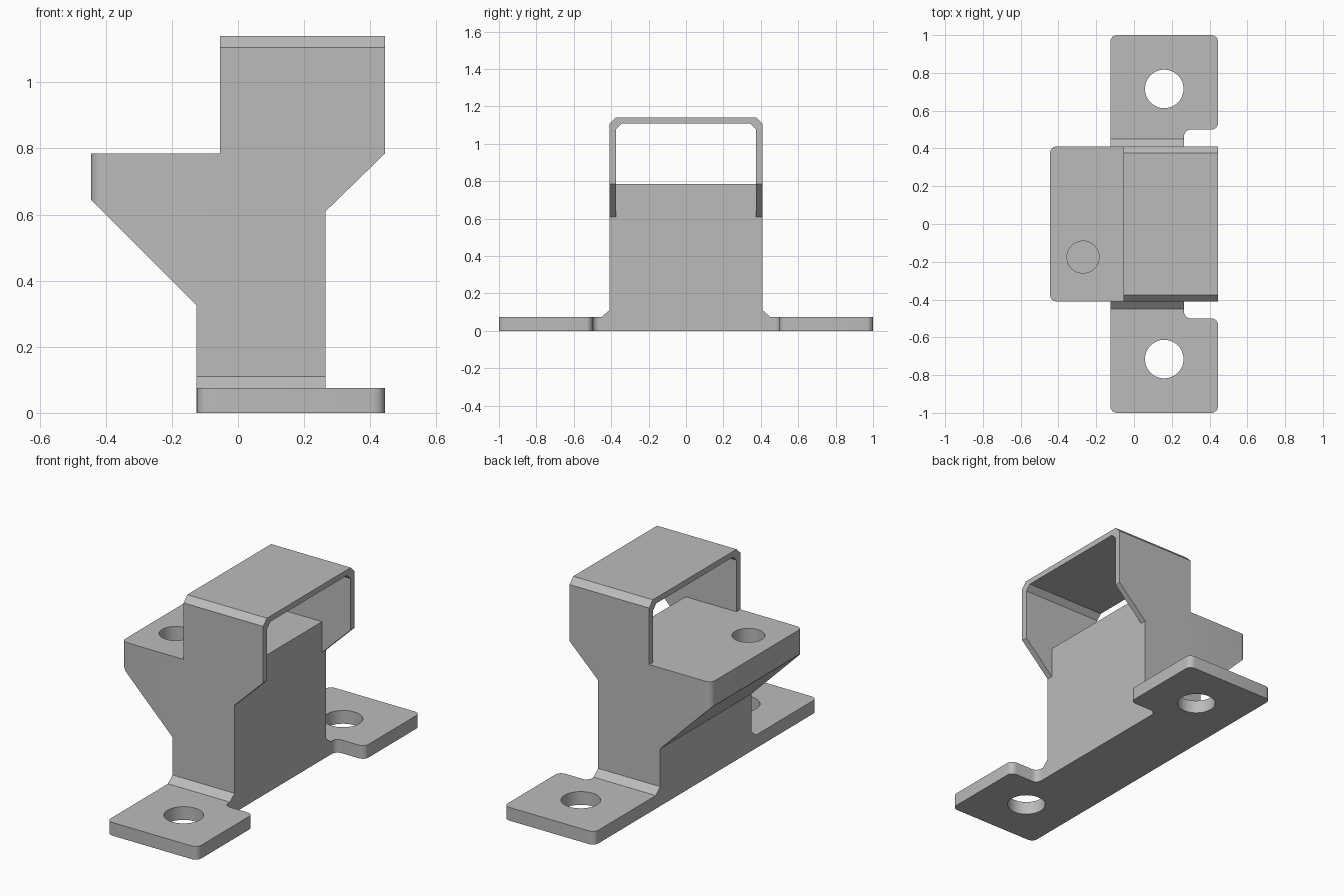
import bpy, bmesh, math
from mathutils import Vector

if "Cube" in bpy.data.objects:
    bpy.data.objects.remove(bpy.data.objects["Cube"], do_unlink=True)

grey = bpy.data.materials.new("plain grey")
grey.use_nodes = True
grey.diffuse_color = (0.5, 0.5, 0.5, 1)
grey.node_tree.nodes["Principled BSDF"].inputs["Base Color"].default_value = (0.5, 0.5, 0.5, 1)


def prism(name, points, axis, lo, hi, bevels=()):
    """Extrude a 2D profile along an axis; bevels are (edge test, size, segments)."""
    place = {"x": lambda a, b: (lo, a, b), "y": lambda a, b: (a, lo, b),
             "z": lambda a, b: (a, b, lo)}[axis]
    step = Vector([(hi - lo) * (axis == k) for k in "xyz"])
    bm = bmesh.new()
    face = bm.faces.new([bm.verts.new(place(*p)) for p in points])
    grown = bmesh.ops.extrude_face_region(bm, geom=[face])["geom"]
    bmesh.ops.translate(bm, vec=step, verts=[g for g in grown if isinstance(g, bmesh.types.BMVert)])
    bmesh.ops.recalc_face_normals(bm, faces=bm.faces[:])
    for test, size, segments in bevels:
        picked = [e for e in bm.edges if test(e.verts[0].co, e.verts[1].co)]
        bmesh.ops.bevel(bm, geom=picked, offset=size, offset_type="OFFSET",
                        segments=segments, profile=0.5, affect="EDGES")
    bmesh.ops.recalc_face_normals(bm, faces=bm.faces[:])
    mesh = bpy.data.meshes.new(name)
    bm.to_mesh(mesh)
    bm.free()
    mesh.materials.append(grey)
    obj = bpy.data.objects.new(name, mesh)
    bpy.context.collection.objects.link(obj)
    return obj


def combine(target, tool, operation):
    """Apply a boolean and remove its tool."""
    mod = target.modifiers.new("combine", "BOOLEAN")
    mod.object, mod.operation, mod.solver = tool, operation, "EXACT"
    bpy.ops.object.select_all(action="DESELECT")
    bpy.context.view_layer.objects.active = target
    target.select_set(True)
    bpy.ops.object.modifier_apply(modifier=mod.name)
    bpy.data.objects.remove(tool, do_unlink=True)


def drill(target, x, y, z, radius, depth):
    ring = [math.tau * i / 48 for i in range(48)]
    circle = [(x + radius * math.cos(a), y + radius * math.sin(a)) for a in ring]
    combine(target, prism("drill", circle, "z", z - depth, z + 0.1), "DIFFERENCE")


BACK, FRONT, END = -0.125, 0.265, 0.445
WIDE, INNER = 0.41, 0.375
SHELF, TOP = 0.785, 1.14

# Upright body: side silhouette with chamfered roof and rounded shelf corners
silhouette = [(BACK, 0), (FRONT, 0), (FRONT, 0.61), (END, SHELF), (END, TOP),
              (-0.055, TOP), (-0.055, SHELF), (-0.445, SHELF), (-0.445, 0.645), (BACK, 0.325)]
bracket = prism("bracket", silhouette, "y", -WIDE, WIDE, [
    (lambda a, b: min(a.z, b.z) > TOP - 0.01 and abs(a.y - b.y) < 0.01, 0.034, 1)])
bm_corner = 0.035
for side in (-1, 1):
    # Round the vertical shelf corner by cutting away the outside of its arc
    cx, cy = -0.445 + bm_corner, side * (WIDE - bm_corner)
    arc = [(cx - bm_corner * math.sin(i * math.pi / 16),
            cy + side * bm_corner * math.cos(i * math.pi / 16)) for i in range(9)]
    arc += [(-0.5, cy), (-0.5, side * 0.5), (cx, side * 0.5)]
    combine(bracket, prism("corner_cutter", arc, "z", 0.3, 0.9), "DIFFERENCE")

# Hoop opening above the shelf, dropping lower in front of the body
for floor, start, stop in ((SHELF, -0.3, 0.6), (0.5, FRONT, 0.6)):
    opening = [(-INNER, floor), (INNER, floor), (INNER, 1.078), (INNER - 0.03, 1.108),
               (0.03 - INNER, 1.108), (-INNER, 1.078)]
    combine(bracket, prism("opening_cutter", opening, "x", start, stop), "DIFFERENCE")
drill(bracket, -0.27, -0.175, SHELF, 0.085, 0.16)

# Foot plate with a notched front edge and rounded corners
outline = [(BACK, -1), (END, -1), (END, -0.5), (FRONT, -0.5),
           (FRONT, 0.5), (END, 0.5), (END, 1), (BACK, 1)]
foot = prism("foot_plate", outline, "z", 0, 0.075,
             [(lambda a, b: abs(a.z - b.z) > 0.01, 0.035, 6)])
for y in (-0.715, 0.715):
    drill(foot, 0.16, y, 0.075, 0.102, 0.2)

# Sloped weld strip where the body meets the foot
strip = prism("weld_strip", [(-0.45, 0), (0.45, 0), (0.45, 0.075), (WIDE, 0.11),
                             (-WIDE, 0.11), (-0.45, 0.075)], "x", BACK, FRONT)
combine(bracket, strip, "UNION")
combine(bracket, foot, "UNION")

bpy.ops.object.select_all(action="DESELECT")
bpy.context.view_layer.objects.active = bracket
bracket.select_set(True)
bpy.ops.object.shade_smooth_by_angle(angle=math.radians(30))
